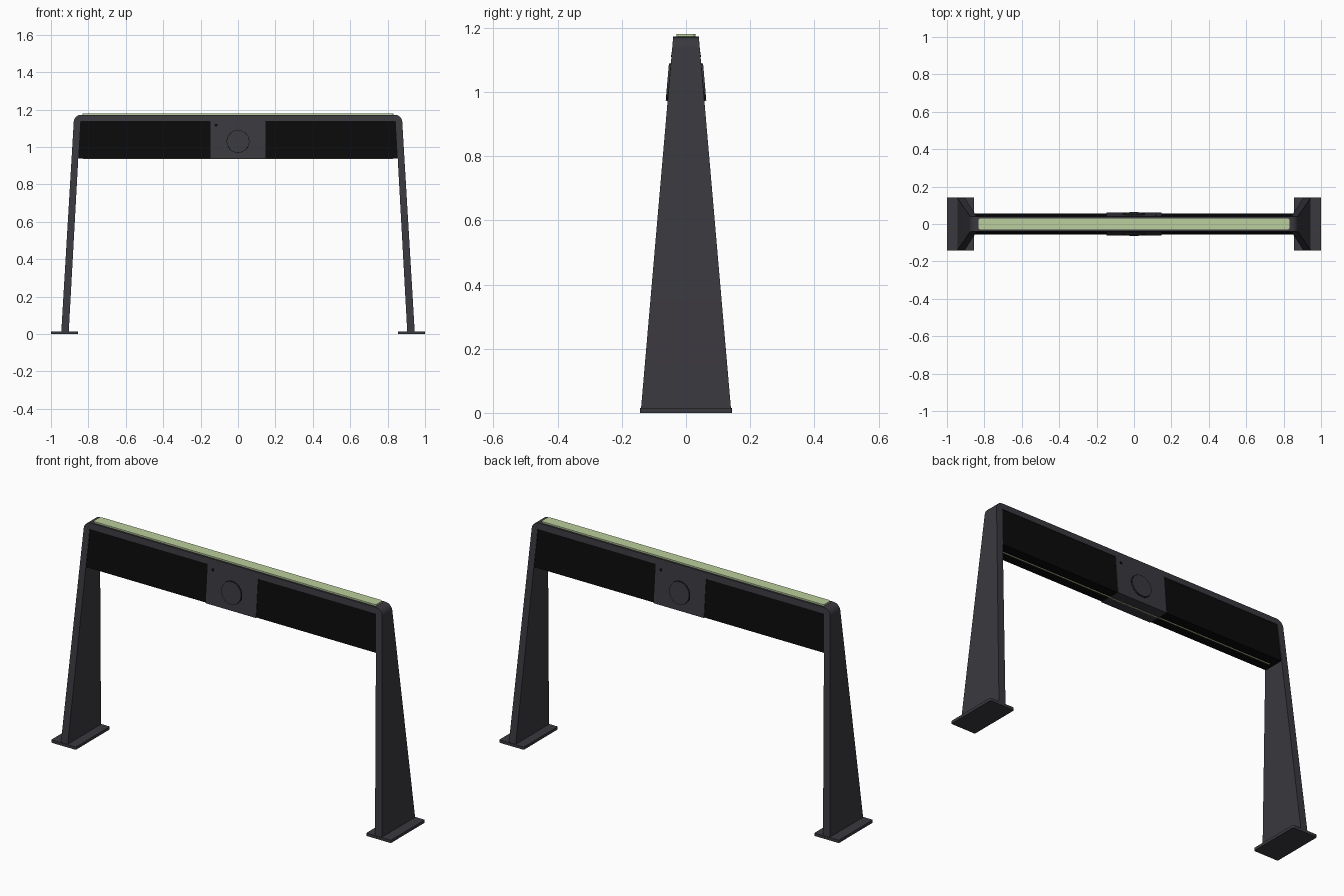
import bpy, bmesh, math
from mathutils import Matrix, Vector

cube = bpy.data.objects.get("Cube")
if cube:
    bpy.data.objects.remove(cube, do_unlink=True)


def material(name, rgb):
    m = bpy.data.materials.new(name)
    m.use_nodes = True
    m.diffuse_color = (*rgb, 1)
    bsdf = next(n for n in m.node_tree.nodes if n.type == 'BSDF_PRINCIPLED')
    bsdf.inputs["Base Color"].default_value = (*rgb, 1)
    bsdf.inputs["Roughness"].default_value = 0.6
    return m


GREY = material("charcoal grey", (0.042, 0.040, 0.048))
BLACK = material("black", (0.003, 0.003, 0.003))
GREEN = material("pale green light", (0.50, 0.62, 0.34))

TOP, FOOT = 1.172, 0.015
SLOPE = (0.14 - 0.04) / (TOP - FOOT)      # depth lost per unit of height


def half_depth(z):
    return 0.04 + (TOP - z) * SLOPE


def finish(bm, name, mat, smooth=False):
    bmesh.ops.recalc_face_normals(bm, faces=bm.faces[:])
    mesh = bpy.data.meshes.new(name)
    bm.to_mesh(mesh)
    bm.free()
    mesh.materials.append(mat)
    ob = bpy.data.objects.new(name, mesh)
    bpy.context.collection.objects.link(ob)
    if smooth:
        bpy.ops.object.select_all(action='DESELECT')
        ob.select_set(True)
        bpy.context.view_layer.objects.active = ob
        bpy.ops.object.shade_smooth_by_angle(angle=math.radians(35))
    return ob


def tapered_slab(name, half_outline, mat, offset=0.0, round_above=None):
    """Mirror an x-z outline and give it a depth that narrows with height."""
    outline = half_outline + [(-x, z) for x, z in reversed(half_outline)]
    bm = bmesh.new()
    front, back = ([bm.verts.new((x, s * (half_depth(z) + offset), z))
                    for x, z in outline] for s in (-1, 1))
    bm.faces.new(front)
    bm.faces.new(back[::-1])
    for i in range(len(outline)):
        j = (i + 1) % len(outline)
        bm.faces.new((front[i], back[i], back[j], front[j]))
    if round_above:
        corners = [e for e in bm.edges
                   if all(v.co.z > round_above for v in e.verts)
                   and abs(e.verts[0].co.x - e.verts[1].co.x) < 1e-5]
        bmesh.ops.bevel(bm, geom=corners, offset=0.036, segments=6,
                        profile=0.5, affect='EDGES')
    return finish(bm, name, mat, smooth=bool(round_above))


def box(name, lo, hi, mat, corner=0.0):
    bm = bmesh.new()
    lo, hi = Vector(lo), Vector(hi)
    bmesh.ops.create_cube(bm, size=1)
    bmesh.ops.scale(bm, vec=hi - lo, verts=bm.verts[:])
    bmesh.ops.translate(bm, vec=(lo + hi) / 2, verts=bm.verts[:])
    if corner:
        upright = [e for e in bm.edges
                   if abs(e.verts[0].co.z - e.verts[1].co.z) > 1e-5]
        bmesh.ops.bevel(bm, geom=upright, offset=corner, segments=3,
                        profile=0.5, affect='EDGES')
    return finish(bm, name, mat)


def disc(name, x, z, radius, inner, outer, side, mat, sides=48):
    """Short cylinder lying on the sloping front (-1) or back (1) face."""
    bm = bmesh.new()
    bmesh.ops.create_cone(bm, cap_ends=True, segments=sides, radius1=radius,
                          radius2=radius, depth=outer - inner)
    normal = Vector((0, side, SLOPE)).normalized()
    turn = normal.to_track_quat('Z', 'Y').to_matrix().to_4x4()
    centre = Vector((x, side * half_depth(z), z)) + normal * (inner + outer) / 2
    bmesh.ops.transform(bm, matrix=Matrix.Translation(centre) @ turn,
                        verts=bm.verts[:])
    return finish(bm, name, mat, smooth=True)


# Arch: two leaning legs and the top bar in one piece
tapered_slab("arch_frame",
             [(0.843, 1.14), (0.905, 0.01), (0.945, 0.01), (0.876, TOP)],
             GREY, round_above=1.16)

# Dark cross panel and the grey centre housing
tapered_slab("cross_panel", [(0.854, 0.94), (0.843, 1.141)], BLACK, offset=-0.003)
tapered_slab("centre_housing", [(0.148, 0.938), (0.148, 1.141)], GREY, offset=0.0)

# Light strips above and below
box("top_light", (-0.832, -0.03, TOP - 0.004), (0.832, 0.03, 1.18), GREEN, corner=0.012)
box("bottom_light", (-0.83, -0.003, 0.936), (0.83, 0.003, 0.942), GREEN)

# Foot plates
for label, s in (("left", 1), ("right", -1)):
    xs = sorted((s * 0.855, s * 1.0))
    box(label + "_foot_plate", (xs[0], -0.143, 0), (xs[1], 0.143, FOOT), GREY,
        corner=0.006)

# Round dial and small sensor on both faces
for label, s in (("front", -1), ("back", 1)):
    disc(label + "_dial_gap", 0, 1.03, 0.061, -0.004, 0.0006, s, BLACK)
    disc(label + "_dial", 0, 1.03, 0.058, -0.004, 0.006, s, GREY)
    disc(label + "_sensor", s * 0.117, 1.117, 0.008, -0.004, 0.001, s, BLACK, sides=20)
